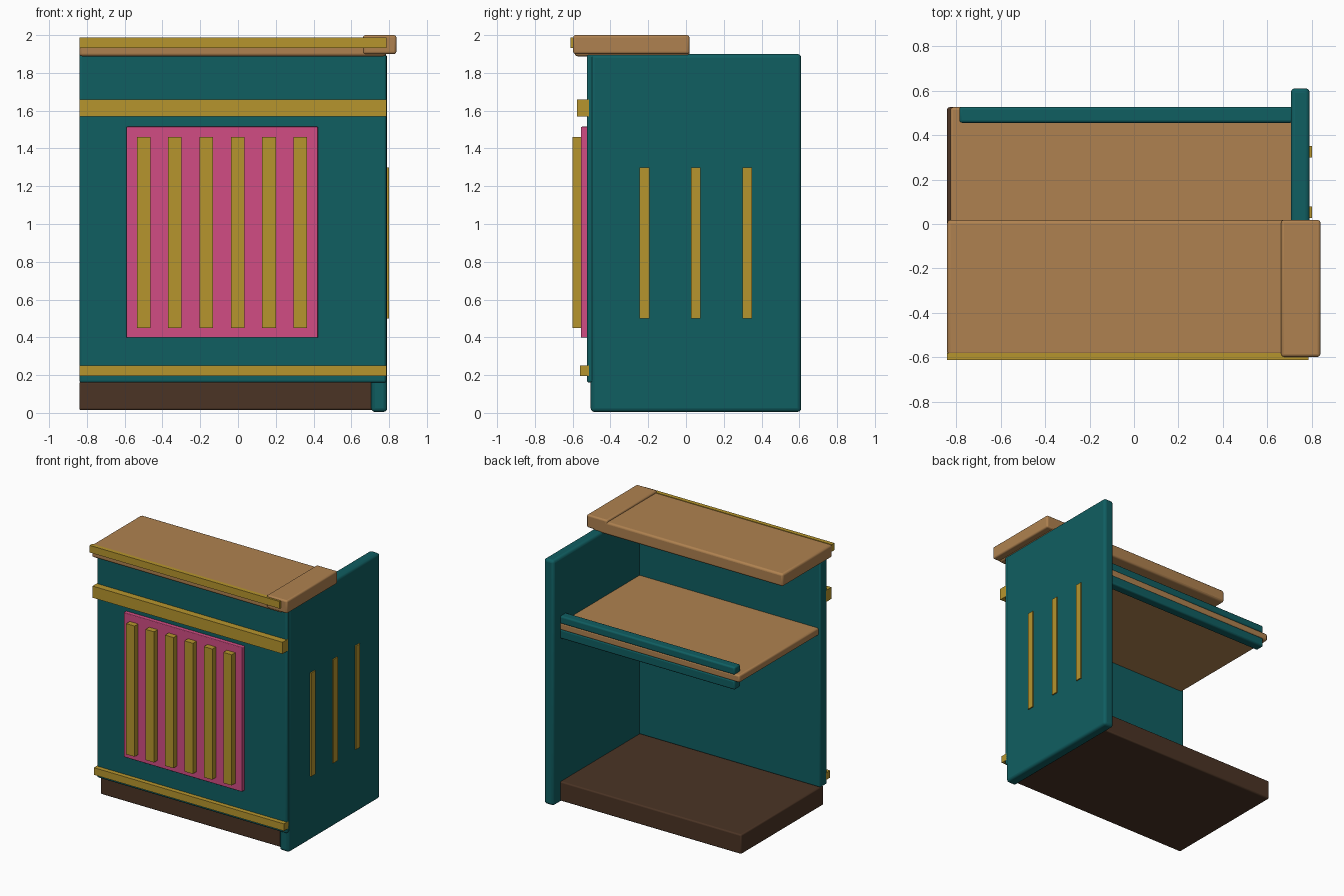
import bpy
import math

cube = bpy.data.objects.get("Cube")
if cube:
    bpy.data.objects.remove(cube, do_unlink=True)


def material(name, rgb):
    mat = bpy.data.materials.new(name)
    mat.use_nodes = True
    mat.diffuse_color = (*rgb, 1)
    mat.node_tree.nodes["Principled BSDF"].inputs["Base Color"].default_value = (*rgb, 1)
    return mat


teal = material("teal paint", (0.005, 0.112, 0.120))
gold = material("gold trim", (0.470, 0.300, 0.027))
pink = material("pink panel", (0.640, 0.073, 0.230))
tan = material("tan wood", (0.430, 0.222, 0.080))
brown = material("dark brown base", (0.070, 0.034, 0.018))


def box(name, xs, ys, zs, mat, bevel=0.0):
    """Box spanning the given ranges, with optional rounded edges."""
    spans = (xs, ys, zs)
    bpy.ops.mesh.primitive_cube_add(size=1, location=[sum(s) / 2 for s in spans])
    obj = bpy.context.object
    obj.name = name
    obj.scale = [s[1] - s[0] for s in spans]
    bpy.ops.object.transform_apply(location=False, rotation=False, scale=True)
    obj.data.materials.append(mat)
    if bevel:
        mod = obj.modifiers.new("rounded edges", 'BEVEL')
        mod.width = bevel
        mod.segments = 3
        bpy.ops.object.shade_smooth_by_angle(angle=math.radians(35))
    return obj


LEFT, RIGHT = 0.785, -0.84
WIDTH = (RIGHT, LEFT)

# Carcass: plinth, front panel and the single end panel
box("plinth", (RIGHT, 0.715), (-0.48, 0.525), (0.015, 0.165), brown, 0.01)
box("front_panel", WIDTH, (-0.525, -0.44), (0.16, 1.9), teal, 0.012)
box("end_panel", (0.705, 0.79), (-0.505, 0.61), (0.005, 1.9), teal, 0.02)

# Inner shelf with a rail above and below its back edge
box("shelf", (-0.825, 0.715), (-0.45, 0.525), (1.335, 1.392), tan, 0.012)
for name, zs in (("upper_shelf_rail", (1.385, 1.445)), ("lower_shelf_rail", (1.27, 1.342))):
    box(name, (-0.785, 0.715), (0.455, 0.527), zs, teal, 0.012)

# Countertop and its raised end cap
box("countertop", WIDTH, (-0.59, 0.018), (1.888, 1.985), tan, 0.015)
box("countertop_end", (0.662, 0.838), (-0.597, 0.018), (1.9, 2.0), tan, 0.012)

# Horizontal trim on the front
box("countertop_trim", WIDTH, (-0.612, -0.58), (1.933, 1.988), gold)
box("upper_trim", WIDTH, (-0.577, -0.51), (1.57, 1.66), gold)
box("lower_trim", WIDTH, (-0.56, -0.505), (0.195, 0.25), gold)

# Raised front panel with vertical slats
box("pink_panel", (-0.59, 0.423), (-0.556, -0.515), (0.398, 1.515), pink, 0.005)
for i in range(6):
    x = -0.5 + i * 0.166
    box(f"front_slat_{i + 1}", (x - 0.036, x + 0.036), (-0.6, -0.55), (0.45, 1.46), gold)

# Thin slats on the end panel
for i in range(3):
    y = -0.22 + i * 0.272
    box(f"end_slat_{i + 1}", (0.78, 0.8), (y - 0.026, y + 0.026), (0.5, 1.3), gold)
